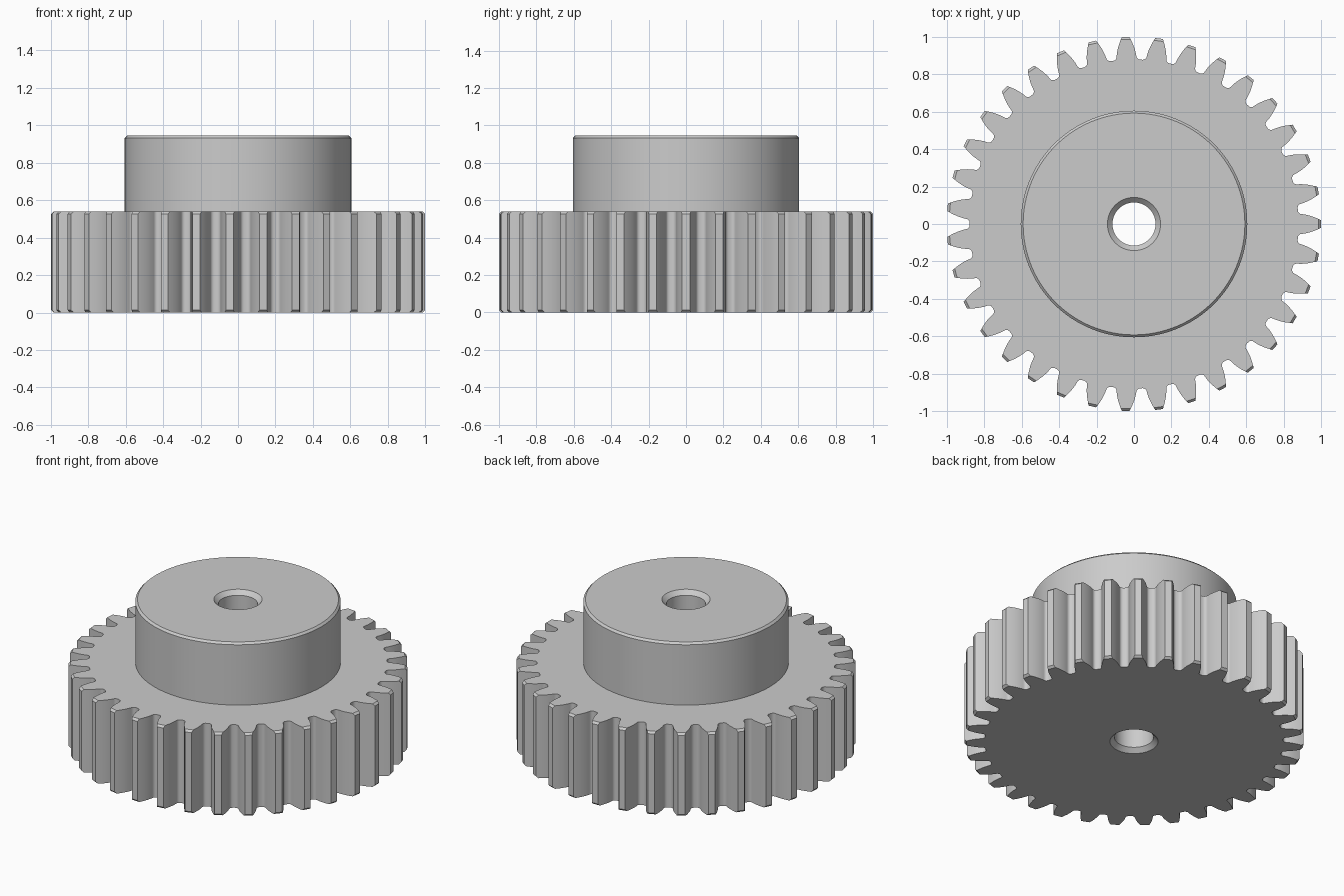
import bpy, bmesh
from math import pi, sin, cos, tan, acos, radians

if "Cube" in bpy.data.objects:
    bpy.data.objects.remove(bpy.data.objects["Cube"])

# Main dimensions
TEETH = 35
TIP = 1.0
MODULE = 2 * TIP / (TEETH + 2)
PITCH_R = MODULE * TEETH / 2
ROOT = PITCH_R - 1.25 * MODULE
BASE = PITCH_R * cos(radians(20))
FILLET = 0.38 * MODULE
WHEEL_H, TOTAL_H = 0.54, 0.945
HUB_R, BORE_R = 0.605, 0.115
EDGE, BORE_EDGE = 0.013, 0.027

steel = bpy.data.materials.new("grey_steel")
steel.use_nodes = True
GREY = (0.6, 0.6, 0.6, 1)
steel.diffuse_color = GREY
steel.node_tree.nodes["Principled BSDF"].inputs["Base Color"].default_value = GREY


def circle(r, z, angles):
    return [(r * cos(a), r * sin(a), z) for a in angles]


def loft(name, loops):
    """Skin a list of equal closed loops into one smooth-by-angle object."""
    bm = bmesh.new()
    rings = [[bm.verts.new(p) for p in loop] for loop in loops]
    n = len(rings[0])
    for a, b in zip(rings, rings[1:]):
        for i in range(n):
            j = (i + 1) % n
            bm.faces.new((a[i], a[j], b[j], b[i]))
    bmesh.ops.remove_doubles(bm, verts=bm.verts, dist=1e-5)
    mesh = bpy.data.meshes.new(name)
    bm.to_mesh(mesh)
    bm.free()
    mesh.materials.append(steel)
    obj = bpy.data.objects.new(name, mesh)
    bpy.context.collection.objects.link(obj)
    bpy.ops.object.select_all(action='DESELECT')
    obj.select_set(True)
    bpy.context.view_layer.objects.active = obj
    bpy.ops.object.shade_smooth_by_angle(angle=radians(30))
    return obj


def half_angle(r):
    """Half the angular width of an involute tooth at radius r."""
    def inv(t):
        return tan(t) - t
    return pi / (2 * TEETH) + inv(radians(20)) - inv(acos(min(1, BASE / r)))


def half_tooth(tip):
    """(radius, angle) from the tooth tip corner down to the valley floor."""
    low, high = ROOT + FILLET, TIP - EDGE
    pts = [(tip, half_angle(tip))]
    pts += [(r, half_angle(r)) for r in (high + (low - high) * k / 5 for k in range(6))]
    for k in range(1, 5):
        t = k * pi / 8
        pts.append((ROOT + FILLET * (1 - sin(t)),
                    half_angle(low) + FILLET / ROOT * (1 - cos(t))))
    return pts


def outline(tip):
    side = half_tooth(tip)
    tooth = [(r, -a) for r, a in reversed(side)] + side
    return [(r, a + 2 * pi * k / TEETH) for k in range(TEETH) for r, a in tooth]


def teeth_loop(tip, z):
    return [(r * cos(a), r * sin(a), z) for r, a in outline(tip)]


# Toothed wheel: bore, underside, chamfered teeth and upper face
around = [a for r, a in outline(TIP)]
loft("toothed_wheel", [
    circle(BORE_R, WHEEL_H, around),
    circle(BORE_R, BORE_EDGE, around),
    circle(BORE_R + BORE_EDGE, 0, around),
    teeth_loop(TIP - EDGE, 0),
    teeth_loop(TIP, EDGE),
    teeth_loop(TIP, WHEEL_H - EDGE),
    teeth_loop(TIP - EDGE, WHEEL_H),
    circle(HUB_R - 0.02, WHEEL_H, around),
])

# Hub: chamfered cylinder with countersunk bore
around = [2 * pi * k / 128 for k in range(128)]
loft("hub", [circle(r, z, around) for r, z in (
    (HUB_R, WHEEL_H),
    (HUB_R, TOTAL_H - EDGE),
    (HUB_R - EDGE, TOTAL_H),
    (BORE_R + BORE_EDGE, TOTAL_H),
    (BORE_R, TOTAL_H - BORE_EDGE),
    (BORE_R, WHEEL_H),
)])
